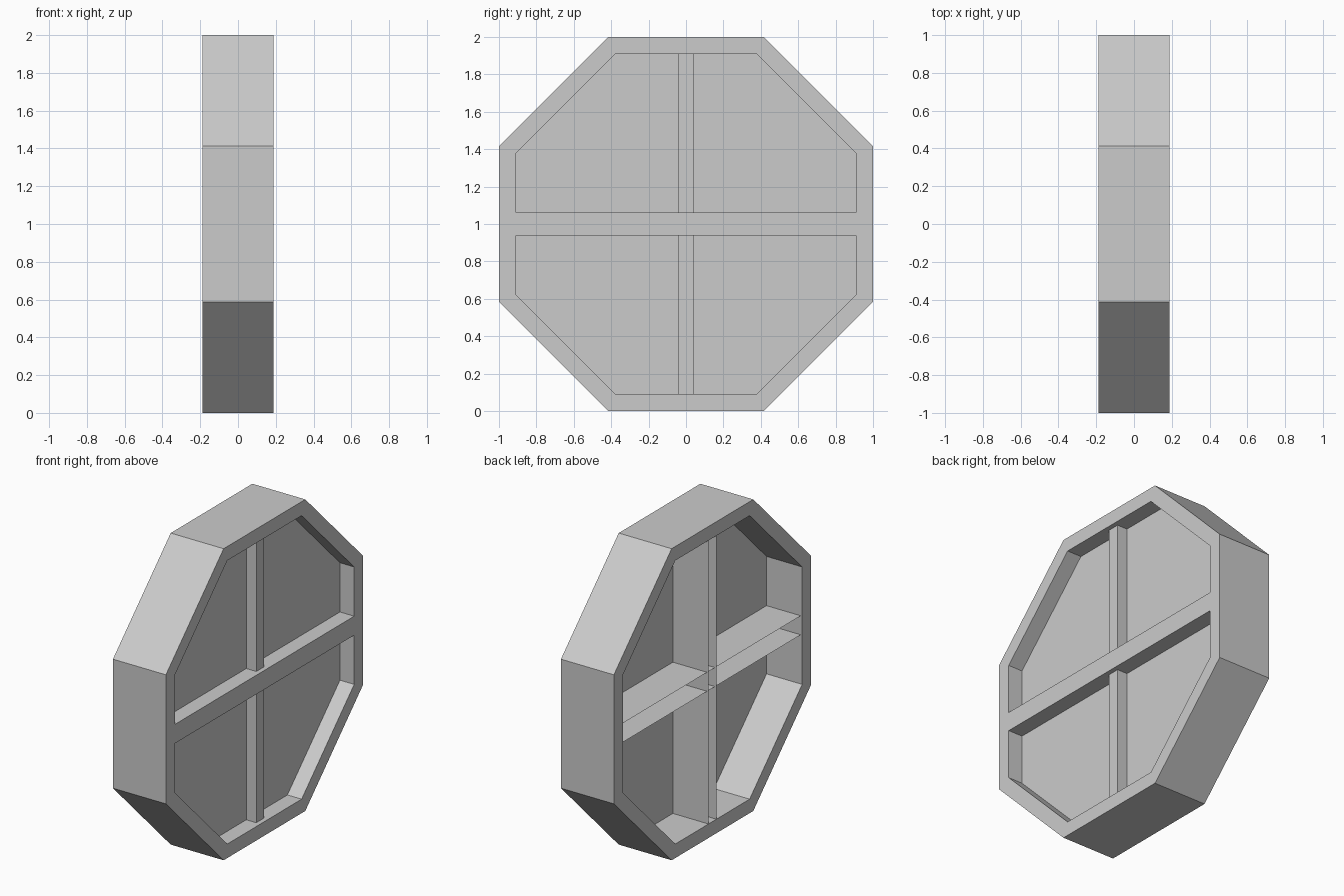
import bpy, bmesh, math

if "Cube" in bpy.data.objects:
    bpy.data.objects.remove(bpy.data.objects["Cube"])

HALF = 0.188      # half depth of the frame along x
OUTER, INNER = 1.0, 0.91   # octagon apothems


def finish(name, bm):
    bmesh.ops.recalc_face_normals(bm, faces=bm.faces)
    mesh = bpy.data.meshes.new(name)
    bm.to_mesh(mesh)
    bm.free()
    obj = bpy.data.objects.new(name, mesh)
    bpy.context.collection.objects.link(obj)
    return obj


def octagon(bm, apothem, x):
    r = apothem / math.cos(math.pi / 8)
    angles = [math.pi / 8 + i * math.pi / 4 for i in range(8)]
    return [bm.verts.new((x, r * math.cos(a), 1 + r * math.sin(a))) for a in angles]


def bridge(bm, rings):
    # join consecutive rings with quads, closing back to the first
    for a, b in zip(rings, rings[1:] + rings[:1]):
        for i in range(8):
            j = (i + 1) % 8
            bm.faces.new((a[i], a[j], b[j], b[i]))


def open_bar(name, x0, x1, half_y, half_z):
    # box whose back (-x) side is left open
    bm = bmesh.new()
    bmesh.ops.create_cube(bm, size=1)
    for v in bm.verts:
        v.co = (x1 if v.co.x > 0 else x0, v.co.y * 2 * half_y, 1 + v.co.z * 2 * half_z)
    bmesh.ops.recalc_face_normals(bm, faces=bm.faces)
    back = [f for f in bm.faces if f.normal.x < -0.9]
    bmesh.ops.delete(bm, geom=back, context='FACES_ONLY')
    return finish(name, bm)


# octagonal outer frame
bm = bmesh.new()
bridge(bm, [octagon(bm, OUTER, -HALF), octagon(bm, OUTER, HALF),
            octagon(bm, INNER, HALF), octagon(bm, INNER, -HALF)])
finish("window_frame", bm)

# thin pane set towards the front face
bm = bmesh.new()
back = octagon(bm, INNER, 0.065)
front = octagon(bm, INNER, 0.087)
bm.faces.new(back)
bm.faces.new(front)
for i in range(8):
    j = (i + 1) % 8
    bm.faces.new((back[i], back[j], front[j], front[i]))
finish("window_pane", bm)

# crossing glazing bars, hollow at the back
open_bar("horizontal_bar", -0.178, HALF, INNER, 0.061)
open_bar("vertical_bar", -HALF, 0.158, 0.04, 0.94)
